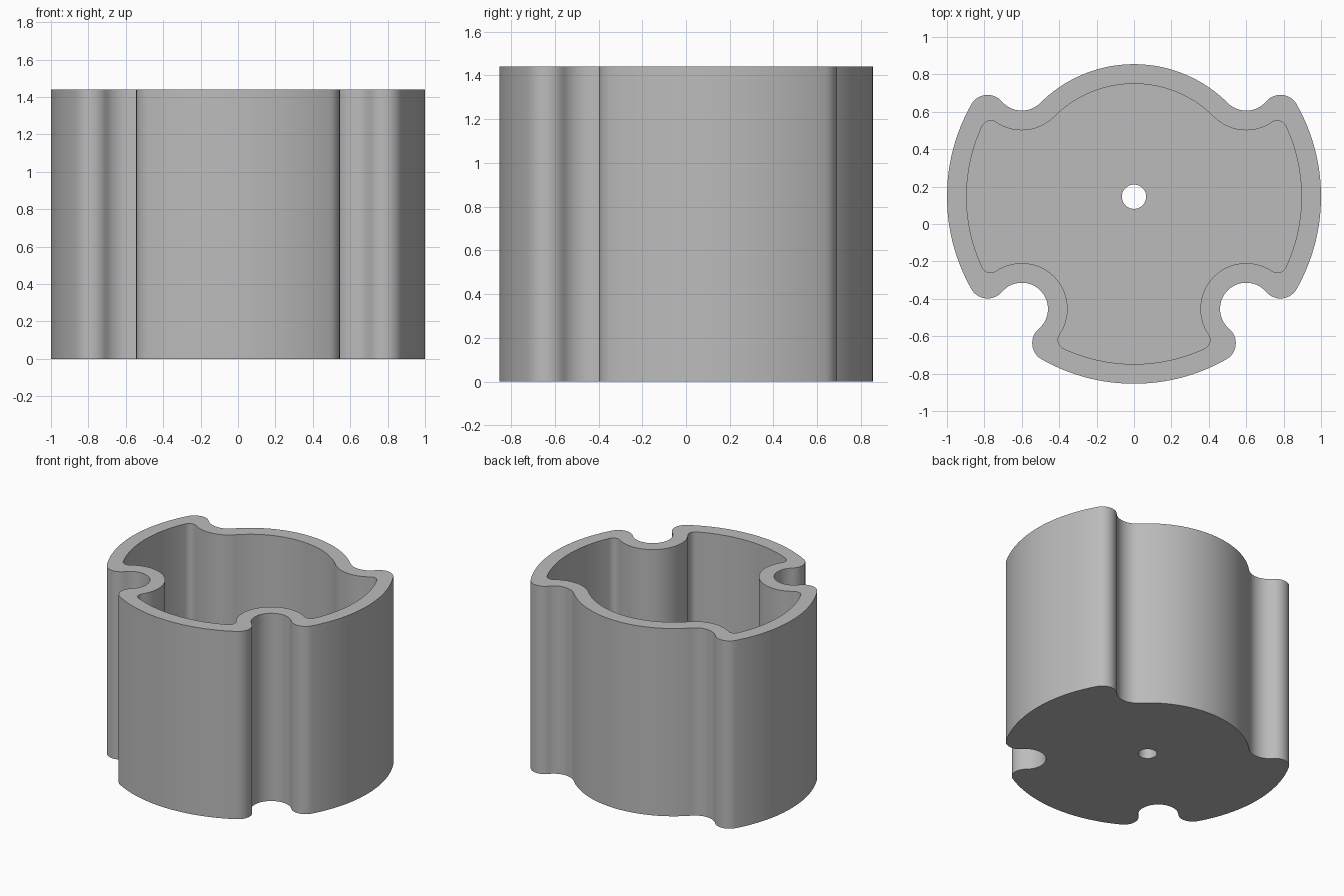
import bpy, bmesh
from math import acos, atan2, cos, sin, hypot, pi, radians

cube = bpy.data.objects.get("Cube")
if cube:
    bpy.data.objects.remove(cube)

HEIGHT, WALL, FLOOR = 1.44, 0.105, 0.105
CENTRE_Y = 0.146
NOTCH = 0.6            # notch centres sit at (+-NOTCH, +-NOTCH)
HOLE_R = 0.065


def arc(cx, cy, r, a0, a1, n):
    """Points along an arc, leaving out its last point."""
    steps = [a0 + (a1 - a0) * i / n for i in range(n)]
    return [(cx + r * cos(a), cy + r * sin(a)) for a in steps]


def outline(big_r, back_r, notch_r, lip_r):
    """Closed outline of tangent arcs, built as a half and mirrored in x."""
    q = pi / 2
    d, e, m = big_r - lip_r, notch_r + lip_r, hypot(NOTCH, NOTCH)
    ang = pi / 4 - acos((d * d + m * m - e * e) / (2 * d * m))
    cx, cy = d * cos(ang), d * sin(ang)               # lip centre
    t = atan2(cy - NOTCH, cx - NOTCH)                 # notch towards lip
    half = arc(0, 0, back_r, q, pi / 4, 28)
    half += arc(NOTCH, NOTCH, notch_r, -3 * pi / 4, t, 14)
    half += arc(cx, cy, lip_r, t + pi, ang, 14)
    half += arc(0, 0, big_r, ang, -ang, 32)
    half += arc(cx, -cy, lip_r, -ang, -t - pi, 14)
    half += arc(NOTCH, -NOTCH, notch_r, -t, 3 * q + t, 28)
    half += arc(cy, -cx, lip_r, q + t, ang - q, 14)
    half += arc(0, 0, big_r, ang - q, -q, 16)
    half.append((0, -big_r))
    return half + [(-x, y) for x, y in half[-2:0:-1]]


def ring(bm, pts, z):
    verts = [bm.verts.new((x, y + CENTRE_Y, z)) for x, y in pts]
    for a, b in zip(verts, verts[1:] + verts[:1]):
        bm.edges.new((a, b))
    return verts


def bridge(bm, a, b):
    for i in range(len(a)):
        j = (i + 1) % len(a)
        bm.faces.new((a[i], a[j], b[j], b[i]))


def fill(bm, *loops):
    """Flat face between an outline and the hole."""
    edges = [bm.edges.get((a, b)) for lp in loops for a, b in zip(lp, lp[1:] + lp[:1])]
    bmesh.ops.triangle_fill(bm, use_beauty=True, use_dissolve=False, edges=edges)


outer = outline(1.0, 0.7085, 0.14, 0.1)
inner = outline(1.0 - WALL, 0.7085 - WALL, 0.14 + WALL, 0.05)
hole = arc(0, 0, HOLE_R, 0, 2 * pi, 40)

# Open cup: outer wall, rim, inner wall, floor with a drain hole
bm = bmesh.new()
out_low, out_top = ring(bm, outer, 0), ring(bm, outer, HEIGHT)
in_low, in_top = ring(bm, inner, FLOOR), ring(bm, inner, HEIGHT)
hole_low, hole_top = ring(bm, hole, 0), ring(bm, hole, FLOOR)
bridge(bm, out_low, out_top)
bridge(bm, out_top, in_top)
bridge(bm, in_top, in_low)
bridge(bm, hole_low, hole_top)
fill(bm, out_low, hole_low)
fill(bm, in_low, hole_top)
bmesh.ops.recalc_face_normals(bm, faces=bm.faces)

mesh = bpy.data.meshes.new("notched_cup")
bm.to_mesh(mesh)
bm.free()
cup = bpy.data.objects.new("notched_cup", mesh)
bpy.context.collection.objects.link(cup)

# Plain grey
grey = bpy.data.materials.new("plain_grey")
grey.use_nodes = True
colour = (0.5, 0.5, 0.5, 1)
grey.diffuse_color = colour
grey.node_tree.nodes["Principled BSDF"].inputs["Base Color"].default_value = colour
mesh.materials.append(grey)

bpy.ops.object.select_all(action="DESELECT")
cup.select_set(True)
bpy.context.view_layer.objects.active = cup
bpy.ops.object.shade_smooth_by_angle(angle=radians(35))
